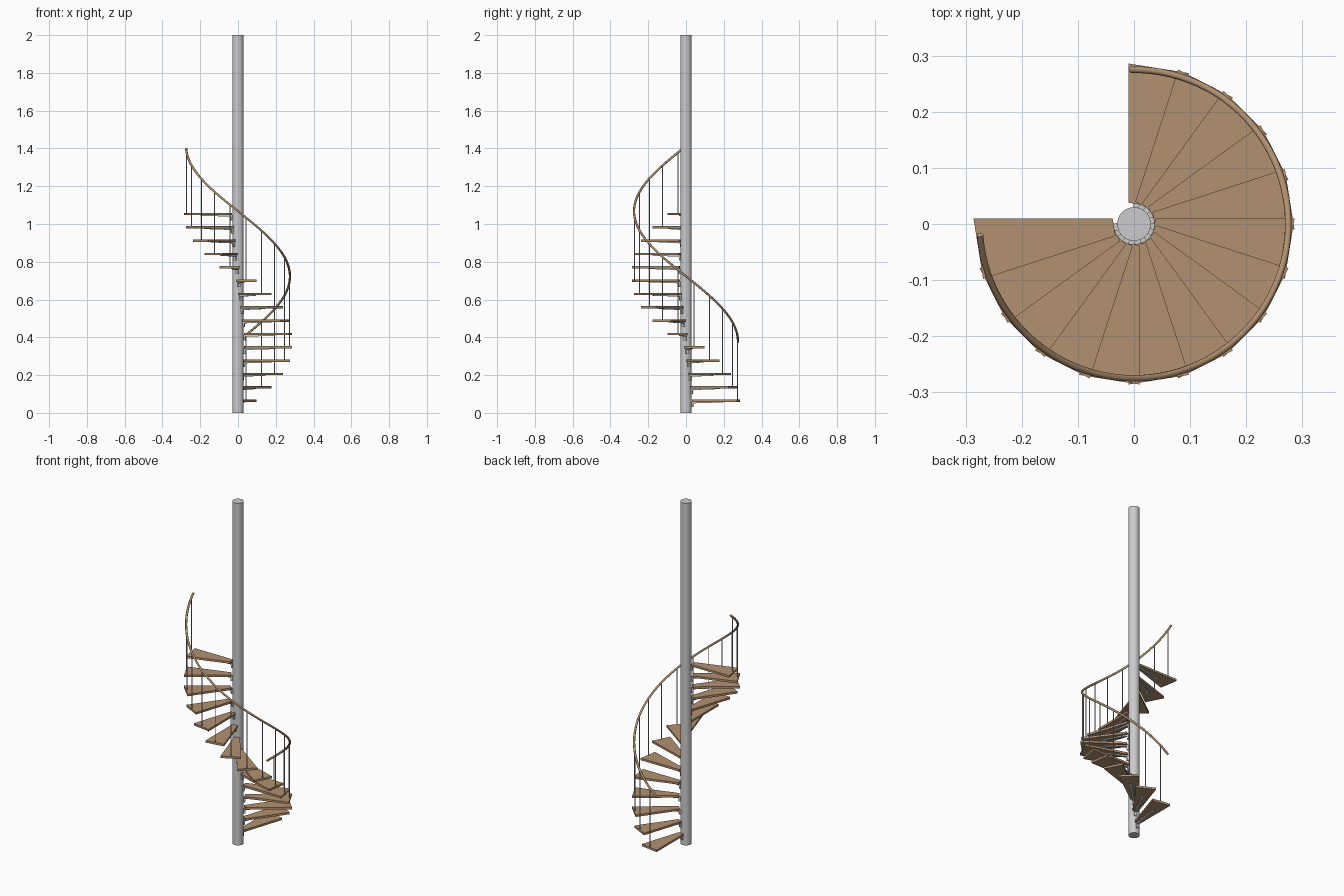
import bpy, bmesh, math
from mathutils import Vector

if "Cube" in bpy.data.objects:
    bpy.data.objects.remove(bpy.data.objects["Cube"])

STEPS, RISE, TURN = 15, 0.0706, math.radians(18)
THICK, RAIL_R = 0.012, 0.275


def material(name, rgb):
    m = bpy.data.materials.new(name)
    m.diffuse_color = (*rgb, 1)
    m.use_nodes = True
    m.node_tree.nodes["Principled BSDF"].inputs["Base Color"].default_value = m.diffuse_color
    return m


wood = material("tan wood", (0.445, 0.285, 0.162))
metal = material("light grey metal", (0.60, 0.60, 0.61))


def prism(name, pts, offset, mat):
    """Extrude a planar outline by the offset vector."""
    bm = bmesh.new()
    face = bm.faces.new([bm.verts.new(p) for p in pts])
    ext = bmesh.ops.extrude_face_region(bm, geom=[face])
    bmesh.ops.translate(bm, vec=offset, verts=[v for v in ext["geom"] if isinstance(v, bmesh.types.BMVert)])
    bmesh.ops.recalc_face_normals(bm, faces=bm.faces)
    me = bpy.data.meshes.new(name)
    bm.to_mesh(me)
    bm.free()
    me.materials.append(mat)
    ob = bpy.data.objects.new(name, me)
    bpy.context.collection.objects.link(ob)
    return ob


def rod(name, x, y, z0, z1, r, sides, mat):
    bpy.ops.mesh.primitive_cylinder_add(vertices=sides, radius=r, depth=z1 - z0, location=(x, y, (z0 + z1) / 2))
    ob = bpy.context.object
    ob.name = name
    ob.data.materials.append(mat)
    bpy.ops.object.shade_smooth_by_angle(angle=math.radians(50))
    return ob


def rail_height(a):
    start, end = math.radians(91), math.radians(-176)
    return 0.375 + (start - a) / (start - end) * 1.022


# central pole
rod("pole", 0, 0, 0, 2, 0.03, 32, metal)

for k in range(STEPS):
    a0 = math.pi / 2 - k * TURN
    a1 = a0 - TURN
    mid = (a0 + a1) / 2
    top = RISE * (k + 1)

    # tread: wedge whose edges overhang each side by 0.01
    def corner(r, a, side):
        return Vector((r * math.cos(a) - side * math.sin(a), r * math.sin(a) + side * math.cos(a), top - THICK))
    prism(f"tread_{k + 1}", [corner(0.038, a0, 0.01), corner(0.286, a0, 0.01),
                             corner(0.286, a1, -0.01), corner(0.038, a1, -0.01)], (0, 0, THICK), wood)

    # bracket: block at the pole with a slim tapering arm under the tread
    out = Vector((math.cos(mid), math.sin(mid), 0))
    across = Vector((-math.sin(mid), math.cos(mid), 0))
    profile = [(0.026, 0), (0.2, 0), (0.2, -0.003), (0.04, -0.008), (0.038, -0.028), (0.026, -0.028)]
    prism(f"bracket_{k + 1}", [out * r - across * 0.0065 + Vector((0, 0, top - THICK + z)) for r, z in profile],
          across * 0.013, metal)

    # baluster
    p = out * RAIL_R
    rod(f"baluster_{k + 1}", p.x, p.y, top - THICK / 2, rail_height(mid), 0.0026, 8, metal)

# helical handrail
cu = bpy.data.curves.new("handrail", "CURVE")
cu.dimensions = "3D"
cu.bevel_depth = 0.006
cu.bevel_resolution = 2
cu.use_fill_caps = True
sp = cu.splines.new("POLY")
N = 72
sp.points.add(N)
for i in range(N + 1):
    a = math.radians(91 - 267 * i / N)
    sp.points[i].co = (RAIL_R * math.cos(a), RAIL_R * math.sin(a), rail_height(a), 1)
sp.use_smooth = True
cu.materials.append(wood)
bpy.context.collection.objects.link(bpy.data.objects.new("handrail", cu))
